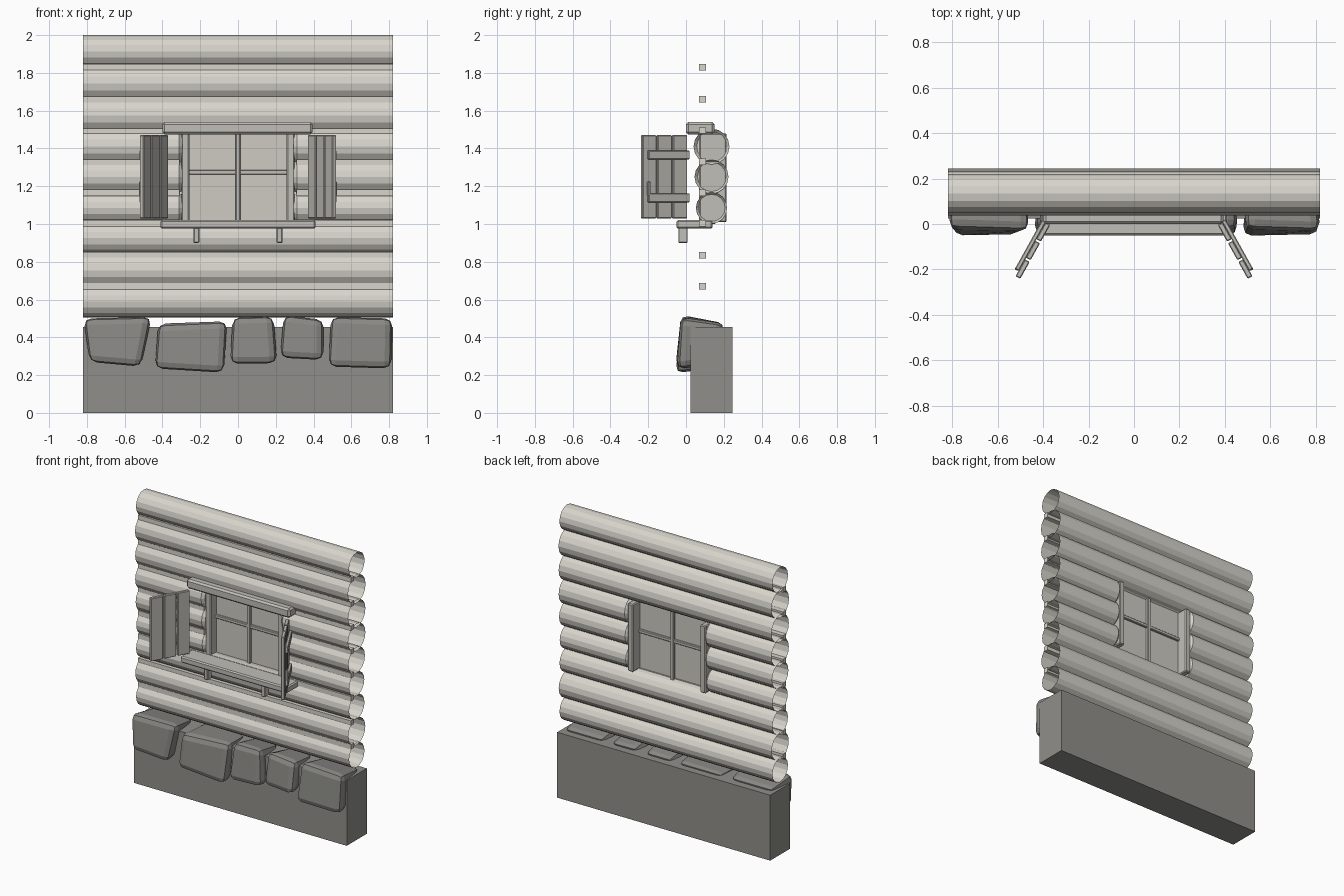
import bpy, bmesh, math
from mathutils import Vector, Matrix

if "Cube" in bpy.data.objects:
    bpy.data.objects.remove(bpy.data.objects["Cube"])


def material(name, col):
    m = bpy.data.materials.new(name)
    m.diffuse_color = (*col, 1)
    m.use_nodes = True
    m.node_tree.nodes["Principled BSDF"].inputs["Base Color"].default_value = m.diffuse_color
    return m


LOG = material("pale_log", (0.68, 0.66, 0.60))
TRIM = material("grey_trim", (0.53, 0.52, 0.48))
GLASS = material("pale_pane", (0.62, 0.60, 0.55))
BASE = material("foundation_grey", (0.28, 0.275, 0.255))
STONE = material("stone_grey", (0.25, 0.245, 0.23))


def finish(name, bm, mat):
    bmesh.ops.recalc_face_normals(bm, faces=bm.faces[:])
    me = bpy.data.meshes.new(name)
    bm.to_mesh(me)
    bm.free()
    me.materials.append(mat)
    ob = bpy.data.objects.new(name, me)
    bpy.context.collection.objects.link(ob)
    return ob


def bevel(ob, width, segments=1):
    b = ob.modifiers.new("Bevel", 'BEVEL')
    b.width, b.segments = width, segments
    return ob


def box(name, x, y, z, mat, bev=0.0):
    """Box from (min, max) ranges."""
    bm = bmesh.new()
    size = [r[1] - r[0] for r in (x, y, z)]
    mid = [(r[0] + r[1]) / 2 for r in (x, y, z)]
    bmesh.ops.create_cube(bm, size=1, matrix=Matrix.Translation(mid) @ Matrix.Diagonal((*size, 1)))
    ob = finish(name, bm, mat)
    return bevel(ob, bev) if bev else ob


def log(name, x0, x1, z, r, capped=False):
    """Open tube along x; the x1 end can be closed with a chamfer."""
    n, y = 16, 0.135
    stations = [(x0, r), (x1, r)]
    if capped:
        d = math.copysign(0.018, x1 - x0)
        stations = [(x0, r), (x1 - d, r), (x1, r * 0.82)]
    bm = bmesh.new()
    rings = []
    for x, rad in stations:
        rings.append([bm.verts.new((x, y + rad * math.cos(2 * math.pi * i / n),
                                    z + rad * math.sin(2 * math.pi * i / n))) for i in range(n)])
    for a, b in zip(rings, rings[1:]):
        for i in range(n):
            j = (i + 1) % n
            bm.faces.new((a[i], a[j], b[j], b[i]))
    if capped:
        bm.faces.new(rings[-1])
    ob = finish(name, bm, LOG)
    # outward normals on the open tubes
    for p in ob.data.polygons:
        c = p.center - Vector((p.center.x, y, z))
        if c.length > 0.03 and p.normal.dot(c) < 0:
            p.flip()
    return ob


# Foundation block
box("foundation", (-0.82, 0.82), (0.025, 0.245), (0, 0.455), BASE)

# Log wall, bottom to top; three courses are split by the window
W = 0.82
courses = [(0.59, 0.085), (0.755, 0.094), (0.925, 0.085), (1.085, 0.083), (1.25, 0.09),
           (1.41, 0.095), (1.575, 0.095), (1.745, 0.097), (1.914, 0.086)]
for i, (z, r) in enumerate(courses):
    if 3 <= i <= 5:
        for s, side in ((-1, "left"), (1, "right")):
            log(f"log_{i}_{side}", s * W, s * 0.295, z, r, capped=True)
    else:
        log(f"log_{i}", -W, W, z, r)

# Chinking strips between the courses
for i, z in enumerate((0.67, 0.835, 1.005, 1.165, 1.33, 1.495, 1.66, 1.83)):
    if i in (3, 4):
        for s, side in ((-1, "left"), (1, "right")):
            box(f"chinking_{i}_{side}", sorted((s * W, s * 0.31)), (0.07, 0.105), (z - 0.017, z + 0.017), LOG)
    else:
        box(f"chinking_{i}", (-W, W), (0.07, 0.105), (z - 0.017, z + 0.017), LOG)

# Window pane, glazing bars and frame
box("window_pane", (-0.27, 0.27), (0.13, 0.138), (1.0, 1.49), GLASS)
box("glazing_bar_vertical", (-0.013, 0.013), (0.112, 0.156), (1.0, 1.485), TRIM, 0.004)
box("glazing_bar_horizontal", (-0.26, 0.26), (0.115, 0.153), (1.262, 1.286), TRIM, 0.004)
for s, side in ((-1, "left"), (1, "right")):
    box(f"window_post_{side}", sorted((s * 0.258, s * 0.3)), (0.07, 0.215), (1.01, 1.48), TRIM, 0.006)
    box(f"sill_bracket_{side}", (s * 0.22 - 0.015, s * 0.22 + 0.015), (-0.04, 0.008), (0.9, 0.985), TRIM, 0.004)
box("window_sill", (-0.41, 0.41), (-0.05, 0.14), (0.975, 1.02), TRIM, 0.008)
box("window_lintel", (-0.4, 0.395), (0.0, 0.15), (1.475, 1.54), TRIM, 0.012)

# Open shutters: three planks, two battens and a latch on each side
HINGE, TIP = Vector((0.38, 0.003, 0)), Vector((0.512, -0.235, 0))
ALONG = (TIP - HINGE).normalized()
OUT = Vector((-ALONG.y, ALONG.x, 0))


def shutter_part(name, s, u, t, z):
    """Box placed along (u) and across (t) the swung shutter."""
    c = HINGE + ALONG * (sum(u) / 2) + OUT * (sum(t) / 2)
    ang = math.atan2(ALONG.y, ALONG.x)
    if s < 0:
        c.x, ang = -c.x, math.pi - ang
    ob = box(name, (-(u[1] - u[0]) / 2, (u[1] - u[0]) / 2),
             (-(t[1] - t[0]) / 2, (t[1] - t[0]) / 2), z, TRIM, 0.004)
    ob.location = (c.x, c.y, 0)
    ob.rotation_euler.z = ang


for s, side in ((-1, "left"), (1, "right")):
    for k in range(3):
        u = k * 0.0935
        shutter_part(f"shutter_plank_{k}_{side}", s, (u, u + 0.085), (-0.013, 0.011), (1.03, 1.47))
    for k, z in enumerate((1.115, 1.342)):
        shutter_part(f"shutter_batten_{k}_{side}", s, (-0.005, 0.245), (0.009, 0.029), (z, z + 0.047))
    shutter_part(f"shutter_latch_{side}", s, (0.232, 0.247), (0.011, 0.03), (1.15, 1.225))

# Foundation stones: front outline as left, right at the bottom then at the top
stones = [((-0.79, 0.265), (-0.51, 0.24), (-0.455, 0.515), (-0.82, 0.505)),
          ((-0.445, 0.23), (-0.07, 0.208), (-0.055, 0.488), (-0.425, 0.472)),
          ((-0.045, 0.255), (0.21, 0.258), (0.19, 0.518), (-0.03, 0.512)),
          ((0.22, 0.287), (0.455, 0.275), (0.455, 0.497), (0.24, 0.525)),
          ((0.475, 0.24), (0.815, 0.23), (0.82, 0.505), (0.49, 0.515))]
for i, outline in enumerate(stones):
    bm = bmesh.new()
    cx = sum(p[0] for p in outline) / 4
    front, back = [], []
    for k, (x, z) in enumerate(outline):
        top = k > 1
        front.append(bm.verts.new((x, (-0.03 if top else -0.058) + 0.012 * ((i + k) % 2), z)))
        back.append(bm.verts.new((cx + (x - cx) * 0.9, 0.21 if top else 0.1, 0.472 if top else z + 0.02)))
    bm.faces.new(front)
    bm.faces.new(back[::-1])
    for k in range(4):
        j = (k + 1) % 4
        bm.faces.new((front[k], back[k], back[j], front[j]))
    bevel(finish(f"foundation_stone_{i}", bm, STONE), 0.04, 2)
